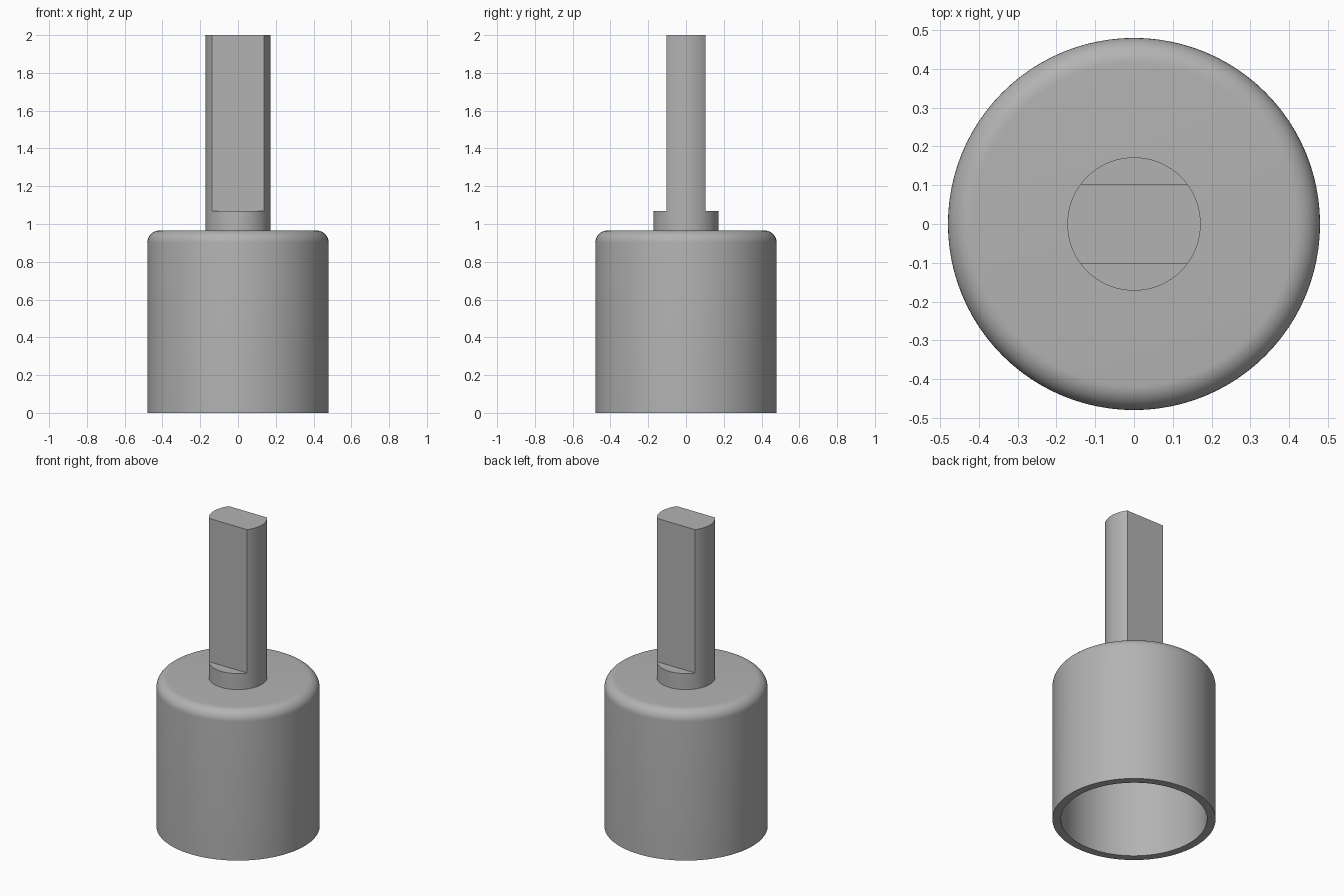
import bpy, bmesh, math
from mathutils import Vector

cube = bpy.data.objects.get("Cube")
if cube:
    bpy.data.objects.remove(cube, do_unlink=True)

SEGMENTS = 96
RADIUS, INNER_RADIUS, CUP_TOP, CEILING, FILLET = 0.48, 0.43, 0.966, 0.91, 0.065
SHAFT_RADIUS, FLAT_Y, FLAT_START, HEIGHT = 0.172, 0.103, 1.07, 2.0

steel = bpy.data.materials.new("grey steel")
steel.use_nodes = True
grey = (0.45, 0.45, 0.45, 1)
steel.diffuse_color = grey
steel.node_tree.nodes["Principled BSDF"].inputs["Base Color"].default_value = grey


def add_object(name, bm):
    bmesh.ops.recalc_face_normals(bm, faces=bm.faces)
    mesh = bpy.data.meshes.new(name)
    bm.to_mesh(mesh)
    bm.free()
    mesh.materials.append(steel)
    obj = bpy.data.objects.new(name, mesh)
    bpy.context.collection.objects.link(obj)
    return obj


def activate(obj):
    bpy.ops.object.select_all(action='DESELECT')
    obj.select_set(True)
    bpy.context.view_layer.objects.active = obj


def revolve(name, profile):
    """Turn a profile of (radius, height) points around the z axis."""
    bm = bmesh.new()
    verts = [bm.verts.new((r, 0, z)) for r, z in profile]
    edges = [bm.edges.new(pair) for pair in zip(verts, verts[1:])]
    bmesh.ops.spin(bm, geom=verts + edges, cent=(0, 0, 0), axis=(0, 0, 1),
                   angle=math.tau, steps=SEGMENTS, use_merge=True)
    bmesh.ops.remove_doubles(bm, verts=bm.verts, dist=1e-5)
    return add_object(name, bm)


# Hollow cup, open underneath, with a rounded top rim
corner = [(RADIUS - FILLET * (1 - math.cos(a)), CUP_TOP - FILLET * (1 - math.sin(a)))
          for a in (math.pi / 2 * i / 10 for i in range(11))]
cup = revolve("cup", [(0, CEILING), (INNER_RADIUS, CEILING), (INNER_RADIUS, 0),
                      (RADIUS, 0)] + corner + [(0, CUP_TOP)])

# Round shaft, rooted inside the cup's top wall
root = (CEILING + CUP_TOP) / 2
shaft = revolve("shaft", [(0, root), (SHAFT_RADIUS, root),
                          (SHAFT_RADIUS, HEIGHT), (0, HEIGHT)])

# Two opposite flats cut along the shaft above its collar
for side in (-1, 1):
    bm = bmesh.new()
    bmesh.ops.create_cube(bm, size=1)
    bmesh.ops.scale(bm, verts=bm.verts, vec=Vector((1, 0.5, 2)))
    bmesh.ops.translate(bm, verts=bm.verts,
                        vec=Vector((0, side * (FLAT_Y + 0.25), FLAT_START + 1)))
    cutter = add_object("flat_cutter", bm)
    cutter.hide_render = True
    cut = shaft.modifiers.new("flat", 'BOOLEAN')
    cut.operation = 'DIFFERENCE'
    cut.solver = 'EXACT'
    cut.object = cutter
    activate(shaft)
    bpy.ops.object.modifier_apply(modifier=cut.name)
    bpy.data.objects.remove(cutter, do_unlink=True)

for part in (cup, shaft):
    activate(part)
    bpy.ops.object.shade_smooth_by_angle(angle=math.radians(30))
